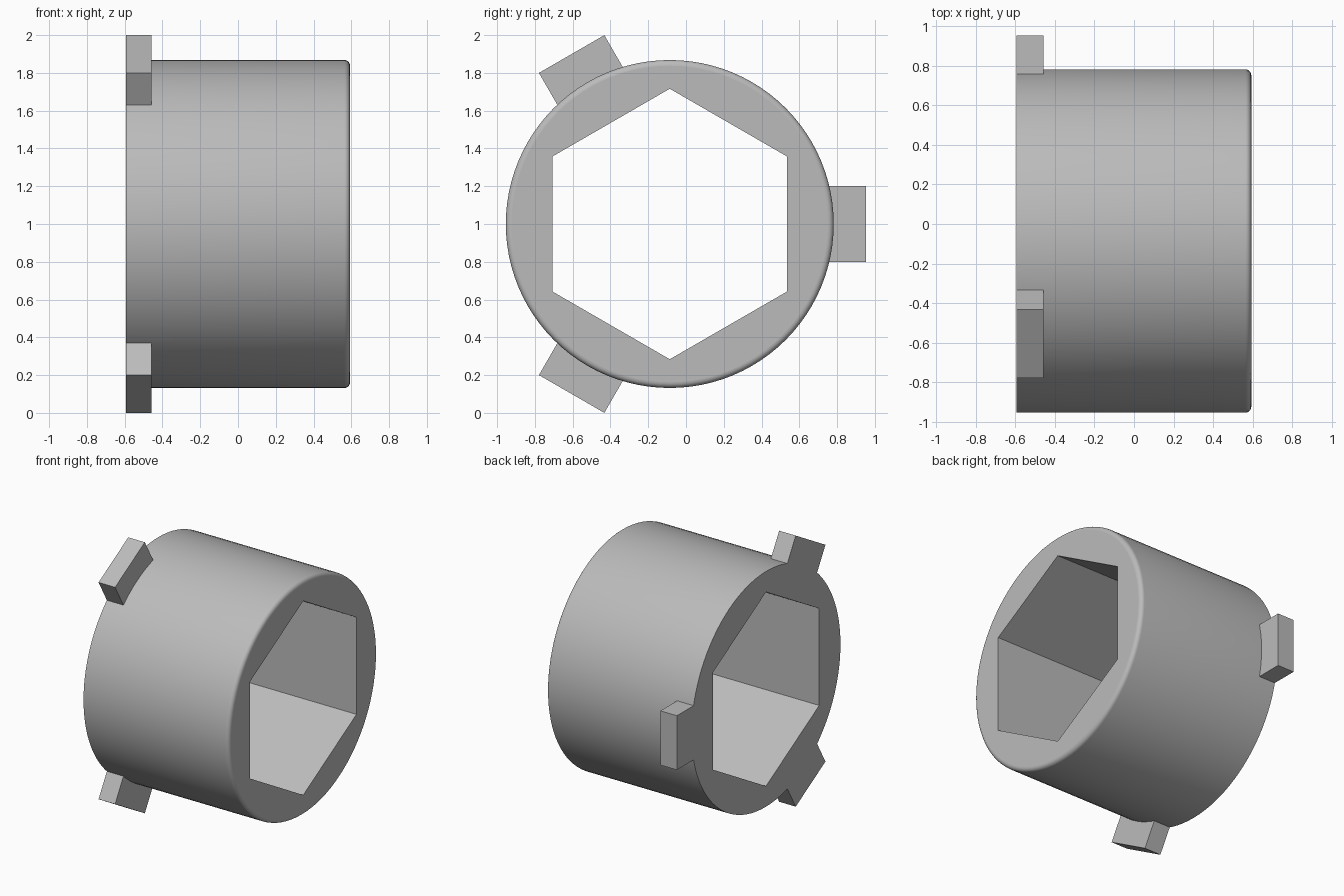
import bpy, bmesh
from math import sin, cos, pi, sqrt, asin

if "Cube" in bpy.data.objects:
    bpy.data.objects.remove(bpy.data.objects["Cube"])

SEGS = 96                # sides of the round shell
CENTRE_Y, CENTRE_Z = -0.086, 1.0
RADIUS, HEX_RADIUS = 0.868, 0.716
BACK, FRONT = -0.593, 0.593
ROUND = 0.03             # rounding of the open rim
TAB_REACH, TAB_HALF, TAB_DEPTH = 1.039, 0.2, 0.135

steel = bpy.data.materials.new("plain grey")
steel.use_nodes = True
grey = (0.5, 0.5, 0.5, 1)
steel.diffuse_color = grey
steel.node_tree.nodes["Principled BSDF"].inputs["Base Color"].default_value = grey


def ring(bm, x, radius, count, start=0.0):
    """Loop of vertices around the x axis."""
    angles = [start + 2 * pi * i / count for i in range(count)]
    return [bm.verts.new((x, radius * cos(a), radius * sin(a))) for a in angles]


def strip(bm, a, b, smooth):
    """Quads joining two loops of equal length."""
    for i in range(len(a)):
        j = (i + 1) % len(a)
        bm.faces.new((a[i], a[j], b[j], b[i])).smooth = smooth


def finish(bm, name):
    bmesh.ops.recalc_face_normals(bm, faces=bm.faces)
    mesh = bpy.data.meshes.new(name)
    bm.to_mesh(mesh)
    bm.free()
    mesh.materials.append(steel)
    obj = bpy.data.objects.new(name, mesh)
    obj.location = (0, CENTRE_Y, CENTRE_Z)
    bpy.context.collection.objects.link(obj)
    return obj


# Round sleeve with a rounded rim and a hexagonal through hole
bm = bmesh.new()
profile = [(BACK, RADIUS)]
for i in range(7):
    a = i / 6 * pi / 2
    profile.append((FRONT - ROUND + ROUND * sin(a), RADIUS - ROUND + ROUND * cos(a)))
loops = [ring(bm, x, r, SEGS) for x, r in profile]
for a, b in zip(loops, loops[1:]):
    strip(bm, a, b, True)

hexes = [ring(bm, x, HEX_RADIUS, 6, pi / 6) for x in (BACK, FRONT)]
strip(bm, hexes[0], hexes[1], False)

# Flat end faces: one panel per hexagon side
per_side = SEGS // 6
for circle, hexagon in ((loops[0], hexes[0]), (loops[-1], hexes[1])):
    for k in range(6):
        first = SEGS // 12 + k * per_side
        arc = [circle[(first + i) % SEGS] for i in range(per_side + 1)]
        bm.faces.new(arc + [hexagon[(k + 1) % 6], hexagon[k]])
finish(bm, "hex_sleeve")

# Three locking tabs around the back end, seated on the curved wall
seat = RADIUS - 0.002
spread = asin(TAB_HALF / seat)
outline = [(TAB_REACH, -TAB_HALF), (TAB_REACH, TAB_HALF)]
for i in range(9):
    a = spread * (1 - i / 4)
    outline.append((seat * cos(a), seat * sin(a)))

for n, name in enumerate(("back_tab", "upper_front_tab", "lower_front_tab")):
    bm = bmesh.new()
    ends = [[bm.verts.new((x, y, z)) for y, z in outline]
            for x in (BACK, BACK + TAB_DEPTH)]
    strip(bm, ends[0], ends[1], False)
    for end in ends:
        bm.faces.new(end)
    tab = finish(bm, name)
    tab.rotation_euler.x = n * 2 * pi / 3
